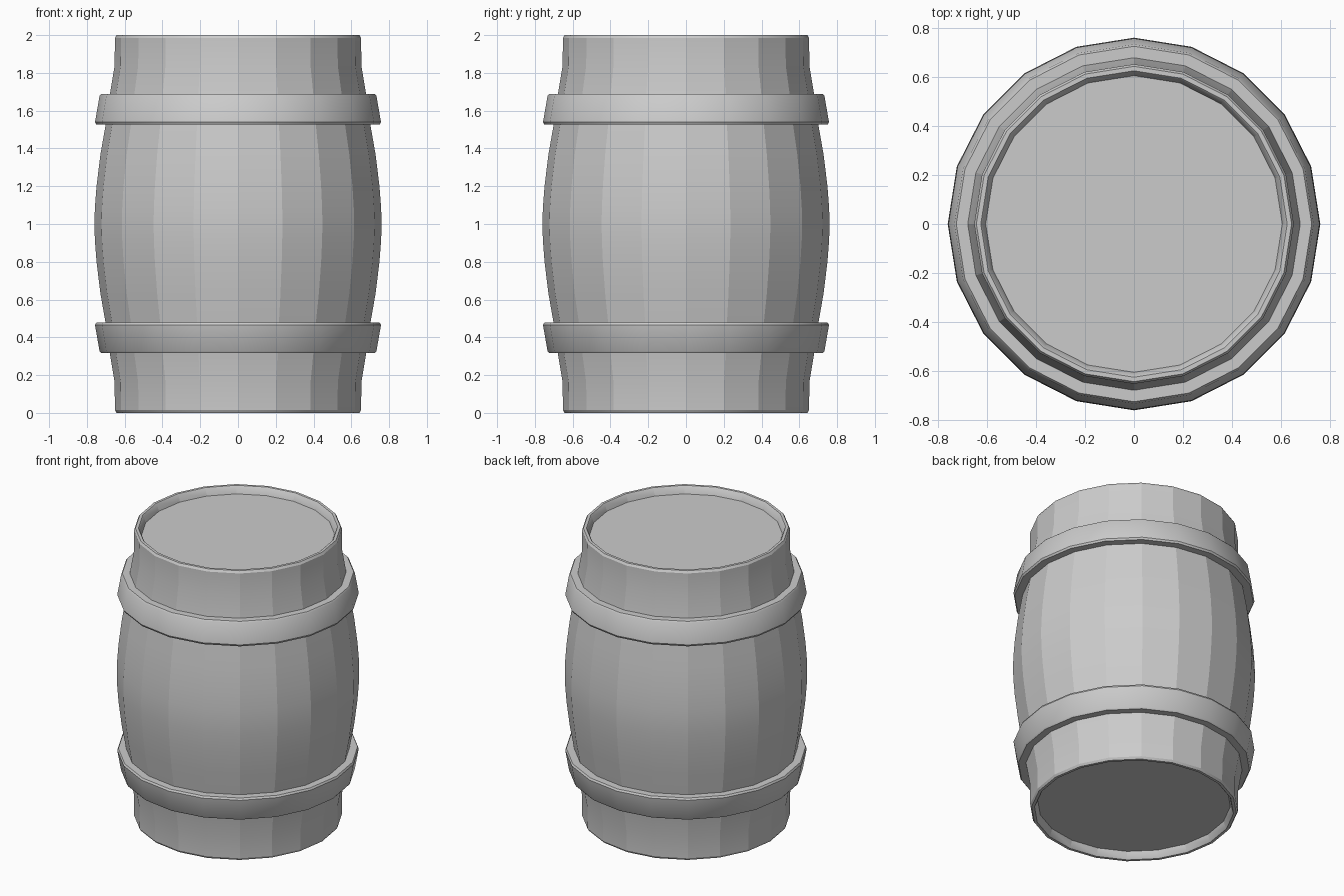
import bpy, bmesh, math

if "Cube" in bpy.data.objects:
    bpy.data.objects.remove(bpy.data.objects["Cube"])

SIDES = 20


def lathe(name, profile, closed=False, stave_edges=False, sharp=30):
    """Spin an (r, z) profile round z; open profiles get flat end caps."""
    bm = bmesh.new()
    rings = []
    for r, z in profile:
        rings.append([bm.verts.new((r * math.cos(2 * math.pi * i / SIDES),
                                    r * math.sin(2 * math.pi * i / SIDES), z))
                      for i in range(SIDES)])
    pairs = list(zip(rings, rings[1:]))
    if closed:
        pairs.append((rings[-1], rings[0]))
    for a, b in pairs:
        for i in range(SIDES):
            j = (i + 1) % SIDES
            bm.faces.new((a[i], a[j], b[j], b[i]))
    if not closed:
        bm.faces.new(rings[0])
        bm.faces.new(rings[-1])
    bmesh.ops.recalc_face_normals(bm, faces=bm.faces)
    for f in bm.faces:
        f.smooth = True
    for e in bm.edges:
        upright = abs(e.verts[0].co.z - e.verts[1].co.z) > 0.03
        e.smooth = not (e.calc_face_angle(0) > math.radians(sharp)
                        or (stave_edges and upright))
    mesh = bpy.data.meshes.new(name)
    bm.to_mesh(mesh)
    bm.free()
    obj = bpy.data.objects.new(name, mesh)
    bpy.context.collection.objects.link(obj)
    return obj


# Barrel body: recessed head, rim and bulging staves, mirrored about z = 1
half = [(0.605, 1.95), (0.62, 1.995), (0.625, 2.0), (0.643, 2.0), (0.652, 1.985),
        (0.653, 1.84), (0.678, 1.69), (0.70, 1.53), (0.728, 1.37),
        (0.749, 1.20), (0.758, 1.08)]
body = half + [(0.76, 1.0)] + [(r, 2 - z) for r, z in reversed(half)]
lathe("barrel_body", body, stave_edges=True)

# Two tapered hoops with bevelled edges, wide side towards the middle
hoop = [(0.672, 1.688), (0.725, 1.688), (0.733, 1.678), (0.757, 1.54),
        (0.750, 1.527), (0.69, 1.527)]
lathe("upper_hoop", hoop, closed=True)
lathe("lower_hoop", [(r, 2.005 - z) for r, z in hoop], closed=True)
